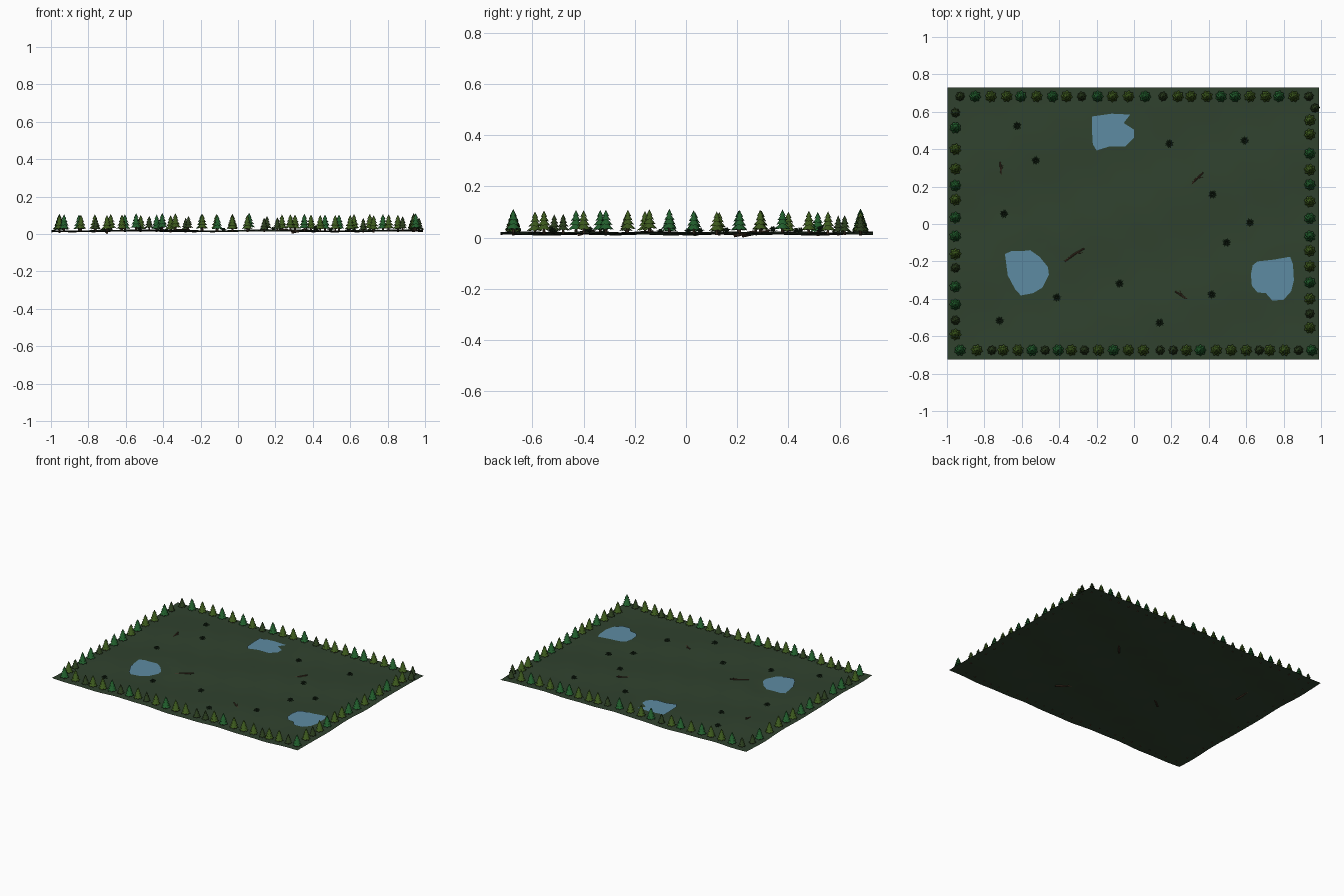
import bpy, bmesh, random
from math import sin, cos, pi
from mathutils import Vector, Matrix

if "Cube" in bpy.data.objects:
    bpy.data.objects.remove(bpy.data.objects["Cube"])
random.seed(4)

def mat(name, r, g, b):
    m = bpy.data.materials.new(name)
    m.diffuse_color = (r, g, b, 1)
    m.use_nodes = True
    m.node_tree.nodes["Principled BSDF"].inputs["Base Color"].default_value = m.diffuse_color
    return m

def mesh_from(bm, name, mats, recalc=True):
    if recalc:
        bmesh.ops.recalc_face_normals(bm, faces=bm.faces)
    me = bpy.data.meshes.new(name)
    bm.to_mesh(me)
    bm.free()
    for m in mats:
        me.materials.append(m)
    return me

def place(name, me, loc=(0, 0, 0), rot=0, s=1):
    ob = bpy.data.objects.new(name, me)
    ob.location, ob.scale = loc, (s, s, s)
    ob.rotation_euler.z = rot
    bpy.context.collection.objects.link(ob)
    return ob

BARK = mat("bark", .06, .035, .02)
GRASS = mat("grass", .03, .055, .028)
WATER = mat("water", .11, .26, .36)
BUSH = mat("bush_green", .012, .03, .012)

# Ponds: outlines and water level
LEVEL = .021
PONDS = [
    [(-.225, .575), (-.12, .59), (-.02, .585), (-.055, .54), (0, .505), (0, .46),
     (-.045, .415), (-.13, .415), (-.2, .393), (-.22, .425), (-.225, .505)],
    [(-.69, -.16), (-.655, -.145), (-.6, -.145), (-.555, -.14), (-.505, -.175), (-.46, -.23),
     (-.455, -.27), (-.49, -.34), (-.54, -.37), (-.605, -.382), (-.635, -.35), (-.675, -.275)],
    [(.66, -.2), (.75, -.19), (.835, -.175), (.85, -.215), (.855, -.3), (.84, -.36), (.8, -.405),
     (.74, -.41), (.705, -.37), (.66, -.366), (.63, -.33), (.625, -.27), (.635, -.22)]]
CENTRES = [(-.11, .5), (-.575, -.26), (.74, -.29)]

def ground_z(x, y):
    z = .0165 + .0035 * sin(9 * x + 2 * y) + .003 * sin(11 * y - 4 * x + 1) + .0015 * sin(23 * x + 17 * y)
    for cx, cy in CENTRES:
        if (x - cx) ** 2 + (y - cy) ** 2 < .19 ** 2:
            z = min(z, LEVEL - .003)
    return z

# Undulating ground sheet
bm = bmesh.new()
bmesh.ops.create_grid(bm, x_segments=44, y_segments=32, size=1)
for v in bm.verts:
    v.co.x = -.005 + .993 * v.co.x
    v.co.y = .003 + .728 * v.co.y
    v.co.z = ground_z(v.co.x, v.co.y)
me = mesh_from(bm, "ground", [GRASS], False)
me.shade_smooth()
place("ground", me)

for i, outline in enumerate(PONDS):
    bm = bmesh.new()
    bm.faces.new([bm.verts.new((x, y, LEVEL)) for x, y in outline])
    bm.faces.ensure_lookup_table()
    bm.normal_update()
    if bm.faces[0].normal.z < 0:
        bm.faces[0].normal_flip()
    place(f"pond_{i + 1}", mesh_from(bm, "pond", [WATER], False))

# Conifer: trunk plus four ragged skirts, unit height
def conifer(name, colour):
    bm = bmesh.new()
    bmesh.ops.create_cone(bm, cap_ends=True, segments=7, radius1=.065, radius2=.04, depth=.4,
                          matrix=Matrix.Translation((0, 0, .18)))
    n = 16
    for k, (z0, z1, r) in enumerate([(.15, .52, .35), (.34, .7, .29), (.53, .86, .22), (.71, 1, .15)]):
        top, under = bm.verts.new((0, 0, z1)), bm.verts.new((0, 0, z0 + .1))
        outer, mid = [], []
        for i in range(n):
            a = 2 * pi * (i + k * .7) / n
            rr = r * (random.uniform(.95, 1.04) if i % 2 else .8)
            outer.append(bm.verts.new((rr * cos(a), rr * sin(a), z0 + (0 if i % 2 else .05))))
            mid.append(bm.verts.new((.5 * r * cos(a), .5 * r * sin(a), z0 + .47 * (z1 - z0))))
        for i in range(n):
            j = (i + 1) % n
            for f in ((outer[i], outer[j], mid[j], mid[i]), (mid[i], mid[j], top), (outer[j], outer[i], under)):
                bm.faces.new(f).material_index = 1
    return mesh_from(bm, name, [BARK, colour])

TREES = [(conifer("green_tree", mat("leaf_green", .015, .11, .025)), .092),
         (conifer("olive_tree", mat("leaf_olive", .045, .1, .012)), .09),
         (conifer("dark_tree", mat("leaf_dark", .022, .045, .012)), .076)]

# Tree rows round the border
back = [-.93, -.85, -.765, -.68, -.605, -.52, -.435, -.36, -.28, -.195, -.115, -.03, .06, .155,
        .235, .305, .39, .465, .54, .62, .705, .775, .855, .935]
front = [-.93, -.84, -.76, -.7, -.62, -.545, -.475, -.405, -.335, -.265, -.19, -.11, -.03, .05,
         .14, .21, .28, .355, .44, .52, .6, .67, .725, .805, .88, .95]
left = [.595, .515, .4, .295, .205, .13, .035, -.065, -.16, -.235, -.335, -.43, -.515, -.59]
right = [.62, .555, .48, .377, .29, .21, .12, .03, -.065, -.143, -.227, -.313, -.4, -.48, -.555]
rows = [("back", [(x, .682) for x in back], "201101012011021110011012"),
        ("front", [(x, -.675) for x in front], "01211020121011221011121120"),
        ("left", [(-.955, y) for y in left], "20110100120021"),
        ("right", [(.968 if y > .6 else .94, y) for y in right], "211010100110121")]
for side, spots, kinds in rows:
    for i, ((x, y), k) in enumerate(zip(spots, kinds)):
        me, h = TREES[int(k)]
        place(f"{side}_tree_{i + 1}", me, (x, y, ground_z(x, y) - .002), random.uniform(0, 6.28), h)

# Bushes: tufts of folded leaves
bm = bmesh.new()
for n, reach, rise in ((9, .026, .008), (8, .019, .018), (5, .009, .024)):
    for i in range(n):
        a = 2 * pi * (i + random.uniform(-.2, .2)) / n
        d, s = Vector((cos(a), sin(a), 0)), Vector((-sin(a), cos(a), 0)) * .005
        up = Vector((0, 0, rise))
        base, tip, mid = d * .002, d * reach + up * .8, d * reach * .6 + up
        b, t, m, l, r = [bm.verts.new(p) for p in
                         (base, tip, mid, mid + s - up * .2, mid - s - up * .2)]
        for f in ((b, m, l), (m, t, l), (b, r, m), (r, t, m)):
            bm.faces.new(f)
bush = mesh_from(bm, "bush", [BUSH], False)
for i, (x, y) in enumerate([(-.625, .525), (-.525, .34), (-.695, .055), (.19, .43), (.592, .447),
                            (.42, .158), (.62, .008), (.495, -.1), (.415, -.377), (-.413, -.393),
                            (-.077, -.318), (.137, -.527), (-.718, -.516)]):
    place(f"bush_{i + 1}", bush, (x, y, ground_z(x, y)), random.uniform(0, 6.28))

# Fallen logs: tapered limb with a side branch
def limb(bm, a, b, r1, r2):
    d = b - a
    m = Matrix.Translation((a + b) / 2) @ d.to_track_quat('Z', 'Y').to_matrix().to_4x4()
    bmesh.ops.create_cone(bm, cap_ends=True, segments=8, radius1=r1, radius2=r2, depth=d.length, matrix=m)

for i, (p, q) in enumerate([((-.70, .22, .006), (-.715, .33, .028)), ((.29, .19, .007), (.37, .275, .026)),
                            ((-.37, -.2, .017), (-.265, -.13, .024)), ((.325, -.42, .012), (.22, -.36, .026))]):
    p, q = Vector(p), Vector(q)
    d = q - p
    side = Vector((-d.y, d.x, 0)) * .13
    bm = bmesh.new()
    limb(bm, p, p + d * .5 + side * .25, .006, .0055)
    limb(bm, p + d * .48 + side * .25, q, .0055, .004)
    limb(bm, p + d * .65, p + d * .85 - side, .003, .0015)
    place(f"fallen_log_{i + 1}", mesh_from(bm, "fallen_log", [BARK]))
